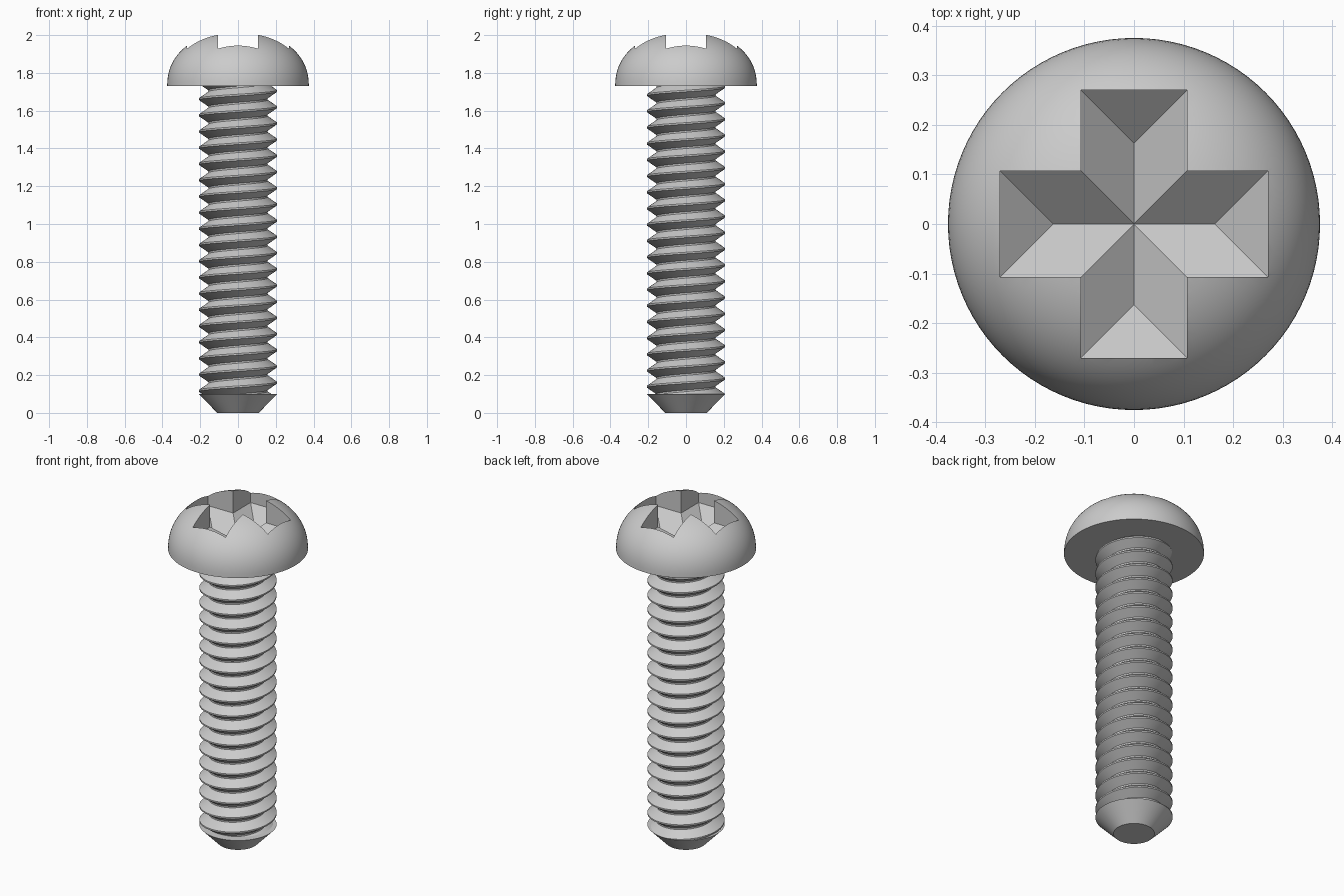
import bpy, bmesh, math

cube = bpy.data.objects.get("Cube")
if cube:
    bpy.data.objects.remove(cube, do_unlink=True)

# One grey metal for the whole screw
metal = bpy.data.materials.new("grey_metal")
metal.use_nodes = True
GREY = (0.6, 0.6, 0.6, 1)
metal.diffuse_color = GREY
metal.node_tree.nodes["Principled BSDF"].inputs["Base Color"].default_value = GREY

HEAD_Z, HEAD_R, DOME_H = 1.73, 0.375, 0.29
TIP_Z, CREST_R, ROOT_R = 0.1, 0.207, 0.157
TURNS, STEPS = 19, 48
PITCH = (HEAD_Z - TIP_Z) / TURNS


def make_object(name, bm):
    bmesh.ops.recalc_face_normals(bm, faces=bm.faces)
    mesh = bpy.data.meshes.new(name)
    bm.to_mesh(mesh)
    bm.free()
    mesh.materials.append(metal)
    obj = bpy.data.objects.new(name, mesh)
    bpy.context.collection.objects.link(obj)
    return obj


def select_only(obj):
    bpy.ops.object.select_all(action="DESELECT")
    obj.select_set(True)
    bpy.context.view_layer.objects.active = obj


def smooth(obj):
    select_only(obj)
    bpy.ops.object.shade_smooth_by_angle(angle=math.radians(30))


def lathe(name, profile, segments):
    """Spin an (r, z) profile that starts and ends on the axis."""
    bm = bmesh.new()
    verts = [bm.verts.new((r, 0, z)) for r, z in profile]
    edges = [bm.edges.new(pair) for pair in zip(verts, verts[1:])]
    bmesh.ops.spin(bm, geom=verts + edges, axis=(0, 0, 1), cent=(0, 0, 0),
                   angle=math.tau, steps=segments, use_merge=True)
    bmesh.ops.remove_doubles(bm, verts=bm.verts, dist=1e-5)
    return make_object(name, bm)


def recess_cutter(name, along_y):
    """Box with a hipped V bottom, one bar of the cross."""
    length, width, rim_z, depth = 0.27, 0.107, 1.87, 0.1
    bm = bmesh.new()
    corners = [(-1, -1), (1, -1), (1, 1), (-1, 1)]
    top, rim = [[bm.verts.new((length * x, width * y, z)) for x, y in corners]
                for z in (2.2, rim_z)]
    left, right = [bm.verts.new((s * (length - width), 0, rim_z - depth))
                   for s in (-1, 1)]
    bm.faces.new(top)
    for i in range(4):
        j = (i + 1) % 4
        bm.faces.new((top[i], top[j], rim[j], rim[i]))
    bm.faces.new((rim[0], rim[1], right, left))
    bm.faces.new((rim[2], rim[3], left, right))
    bm.faces.new((rim[1], rim[2], right))
    bm.faces.new((rim[3], rim[0], left))
    obj = make_object(name, bm)
    obj.rotation_euler.z = math.pi / 2 if along_y else 0
    obj.hide_render = True
    return obj


# Domed head
POWER = 2.2
dome = []
for i in range(25):
    a = math.pi / 2 * i / 24
    dome.append((HEAD_R * math.cos(a) ** (2 / POWER) if i < 24 else 0,
                 HEAD_Z + DOME_H * math.sin(a) ** (2 / POWER)))
head = lathe("head", [(0, HEAD_Z)] + dome, 96)

# Cross recess cut into the head
for name, along_y in (("recess_bar_x", False), ("recess_bar_y", True)):
    cutter = recess_cutter(name, along_y)
    select_only(head)
    cut = head.modifiers.new(name, "BOOLEAN")
    cut.operation, cut.solver, cut.object = "DIFFERENCE", "EXACT", cutter
    bpy.ops.object.modifier_apply(modifier=cut.name)
    bpy.data.objects.remove(cutter, do_unlink=True)
smooth(head)

# Chamfered tip
smooth(lathe("tip", [(0, 0), (0.11, 0), (CREST_R, TIP_Z), (0, TIP_Z)], 64))

# Helical thread: crest and root flats joined by sloping flanks
bm = bmesh.new()
section = [(ROOT_R, -0.45), (CREST_R, -0.05), (CREST_R, 0.05), (ROOT_R, 0.45), (ROOT_R, 0.55)]
rings = []
for i in range(-STEPS, (TURNS + 1) * STEPS + 1):
    a = math.tau * i / STEPS
    z = TIP_Z + PITCH * (i / STEPS - 0.3)
    rings.append([bm.verts.new((r * math.cos(a), r * math.sin(a), z + PITCH * t))
                  for r, t in section])
for lower, upper in zip(rings, rings[1:]):
    for k in range(len(section) - 1):
        bm.faces.new((lower[k], upper[k], upper[k + 1], lower[k + 1]))
bmesh.ops.remove_doubles(bm, verts=bm.verts, dist=1e-5)
# Trim the thread at the tip and under the head
for z, up in ((TIP_Z, -1), (HEAD_Z, 1)):
    bmesh.ops.bisect_plane(bm, geom=bm.verts[:] + bm.edges[:] + bm.faces[:],
                           plane_co=(0, 0, z), plane_no=(0, 0, up), clear_outer=True)
smooth(make_object("thread", bm))
